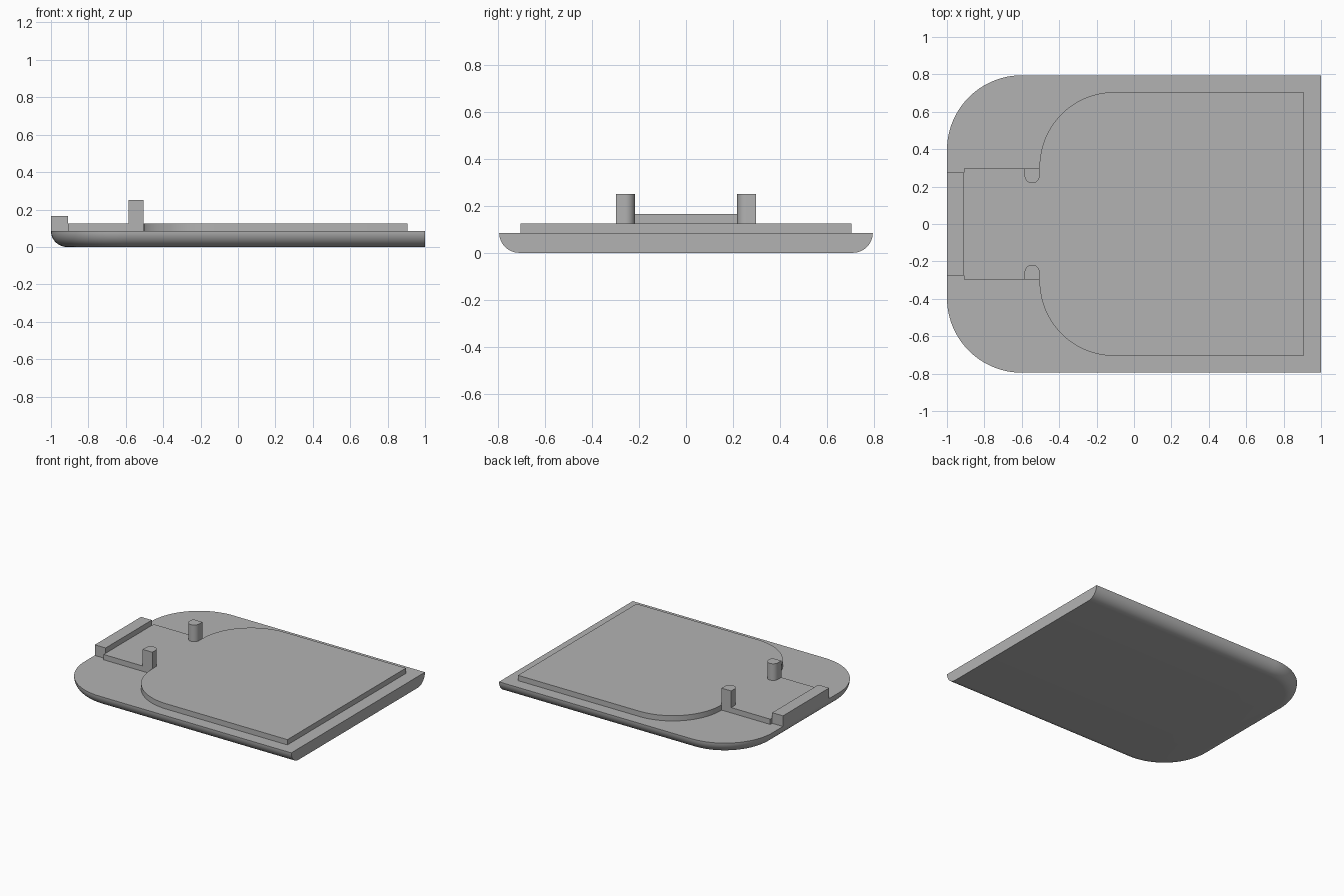
import bpy
import bmesh
from math import cos, sin, pi, radians

cube = bpy.data.objects.get("Cube")
if cube:
    bpy.data.objects.remove(cube, do_unlink=True)

grey = bpy.data.materials.new("plain grey")
grey.use_nodes = True
COLOUR = (0.45, 0.45, 0.45, 1)
grey.diffuse_color = COLOUR
grey.node_tree.nodes["Principled BSDF"].inputs["Base Color"].default_value = COLOUR


def arc(cx, cy, r, start, end, steps=24):
    """Points along a circular arc, angles in degrees."""
    angles = [radians(start + (end - start) * i / steps) for i in range(steps + 1)]
    return [(cx + r * cos(a), cy + r * sin(a)) for a in angles]


def mirrored(half):
    """Close a +y half outline by repeating it on the -y side."""
    return half + [(x, -y) for x, y in reversed(half)]


def loft(name, layers):
    """Solid through a stack of (z, outline) layers, lowest first."""
    bm = bmesh.new()
    rings = [[bm.verts.new((x, y, z)) for x, y in pts] for z, pts in layers]
    n = len(rings[0])
    for low, high in zip(rings, rings[1:]):
        for i in range(n):
            j = (i + 1) % n
            bm.faces.new((low[i], low[j], high[j], high[i]))
    bm.faces.new(rings[0])
    bm.faces.new(rings[-1])
    bmesh.ops.recalc_face_normals(bm, faces=bm.faces)
    mesh = bpy.data.meshes.new(name)
    bm.to_mesh(mesh)
    bm.free()
    mesh.materials.append(grey)
    obj = bpy.data.objects.new(name, mesh)
    bpy.context.collection.objects.link(obj)
    bpy.ops.object.select_all(action='DESELECT')
    obj.select_set(True)
    bpy.context.view_layer.objects.active = obj
    bpy.ops.object.shade_smooth_by_angle(angle=radians(30))
    return obj


HALF_W, CORNER, BASE_H = 0.795, 0.4, 0.085
PLATE_TOP, LIP_TOP, POST_TOP = 0.125, 0.165, 0.25

# Base: two round corners, rounded lower edge, square cut at +x
layers = []
STEPS = 12
for k in range(STEPS, -1, -1):
    a = pi / 2 * k / STEPS
    inset = BASE_H * (1 - cos(a))
    half = [(1, HALF_W - inset)]
    half += arc(CORNER - 1, HALF_W - CORNER, CORNER - inset, 90, 180)
    layers.append((BASE_H * (1 - sin(a)), mirrored(half)))
loft("base", layers)

# Raised plate with round shoulders and a narrow tongue
half = [(0.905, 0.705)] + arc(-0.105, 0.305, 0.4, 90, 180)
half += [(-0.505, 0.298), (-0.91, 0.298)]
outline = mirrored(half)
loft("raised_plate", [(BASE_H, outline), (PLATE_TOP, outline)])

# End lip
outline = mirrored([(-0.91, 0.275), (-1, 0.275)])
loft("end_lip", [(BASE_H, outline), (LIP_TOP, outline)])

# Posts with a rounded inner side
for name, side in (("left_post", -1), ("right_post", 1)):
    pts = [(-0.505, 0.298), (-0.585, 0.298)] + arc(-0.545, 0.258, 0.04, 180, 360)
    outline = [(x, side * y) for x, y in pts]
    loft(name, [(PLATE_TOP, outline), (POST_TOP, outline)])
